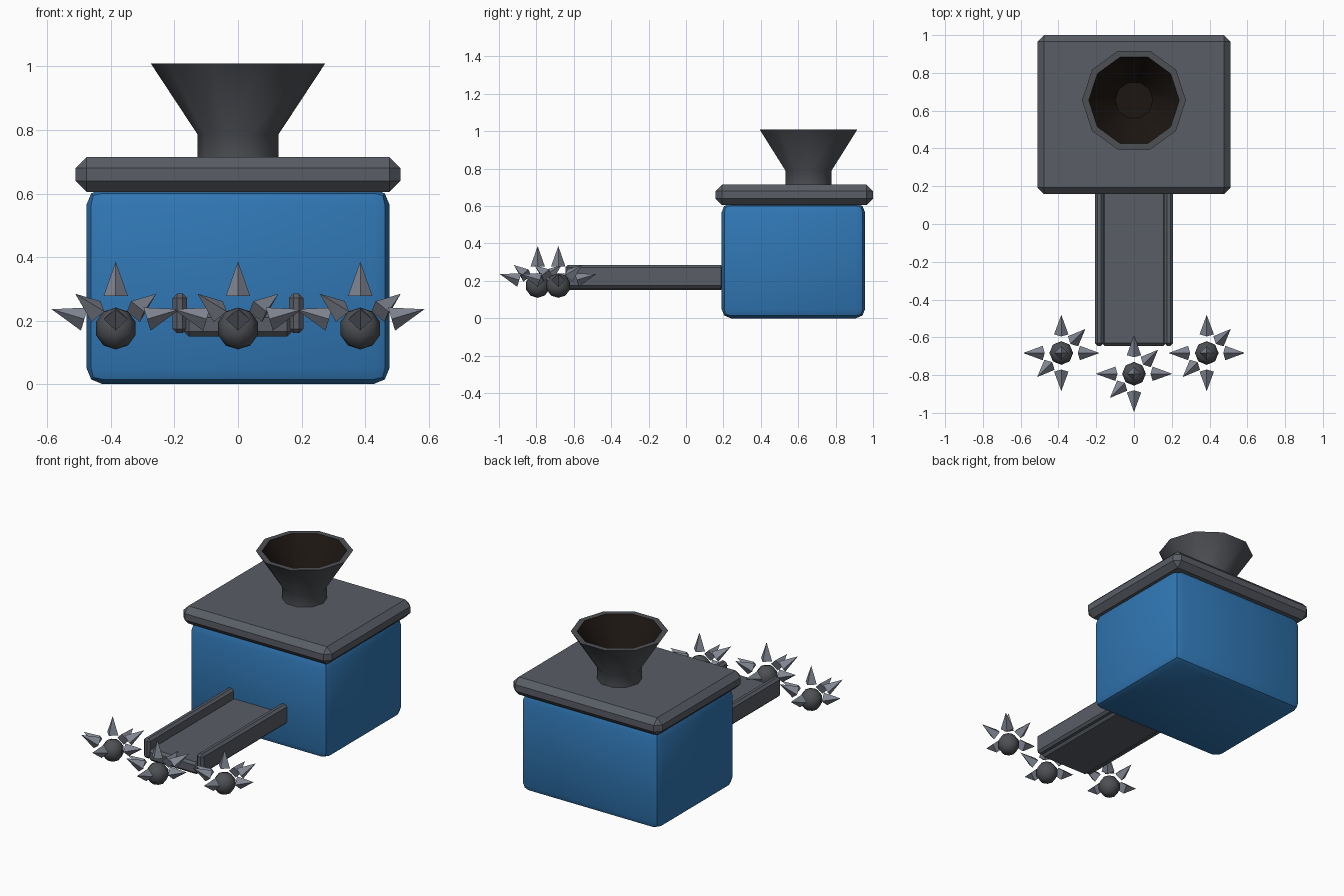
import bpy, bmesh
from math import cos, sin, pi
from mathutils import Vector

if "Cube" in bpy.data.objects:
    bpy.data.objects.remove(bpy.data.objects["Cube"])


def material(name, rgb):
    m = bpy.data.materials.new(name)
    m.diffuse_color = (*rgb, 1)
    m.use_nodes = True
    m.node_tree.nodes["Principled BSDF"].inputs["Base Color"].default_value = m.diffuse_color
    return m


def finish(name, bm, mat, angle=None):
    me = bpy.data.meshes.new(name)
    bmesh.ops.recalc_face_normals(bm, faces=bm.faces)
    bm.to_mesh(me)
    bm.free()
    ob = bpy.data.objects.new(name, me)
    bpy.context.collection.objects.link(ob)
    me.materials.append(mat)
    if angle:
        bpy.ops.object.select_all(action='DESELECT')
        ob.select_set(True)
        bpy.context.view_layer.objects.active = ob
        bpy.ops.object.shade_smooth_by_angle(angle=angle)
    return ob


def box(name, lo, hi, mat, bevel, segments=1, angle=None):
    lo, hi = Vector(lo), Vector(hi)
    bm = bmesh.new()
    bmesh.ops.create_cube(bm, size=1)
    bmesh.ops.scale(bm, vec=hi - lo, verts=bm.verts)
    bmesh.ops.translate(bm, vec=(lo + hi) / 2, verts=bm.verts)
    bmesh.ops.bevel(bm, geom=bm.edges[:], offset=bevel, segments=segments,
                    profile=0.5, affect='EDGES')
    return finish(name, bm, mat, angle)


def lathe(name, profile, center, sides, mat, angle, cap=False):
    bm = bmesh.new()
    rings = [[bm.verts.new((center[0] + r * cos(2 * pi * i / sides),
                            center[1] + r * sin(2 * pi * i / sides), z))
              for i in range(sides)] for r, z in profile]
    for a, b in zip(rings, rings[1:]):
        for i in range(sides):
            j = (i + 1) % sides
            bm.faces.new((a[i], a[j], b[j], b[i]))
    if cap:
        bm.faces.new(rings[-1])
    return finish(name, bm, mat, angle)


blue = material("blue_paint", (0.03, 0.185, 0.46))
iron = material("grey_iron", (0.10, 0.11, 0.13))
dark_iron = material("dark_iron", (0.075, 0.08, 0.09))
steel = material("spike_steel", (0.22, 0.24, 0.29))
dark = material("dark_inside", (0.012, 0.008, 0.006))

# Body and lid
box("body", (-0.477, 0.19, 0), (0.477, 0.958, 0.615), blue, 0.05, 2, 0.6)
box("lid", (-0.512, 0.158, 0.605), (0.512, 1.0, 0.715), iron, 0.035)

# Hopper: outer shell with rim, and dark inner lining
C = (0, 0.655)
lathe("hopper", [(0.128, 0.71), (0.128, 0.787), (0.275, 1.01), (0.24, 1.01)],
      C, 10, dark_iron, 0.7)
lining = lathe("hopper_lining", [(0.24, 1.01), (0.10, 0.80)], C, 10, dark, 0.7, cap=True)
if lining.data.polygons[-1].normal.z < 0:
    lining.data.flip_normals()

# Chute with side rails
box("chute_floor", (-0.17, -0.645, 0.15), (0.17, 0.2, 0.225), iron, 0.015)
for side, x in (("left", -0.183), ("right", 0.183)):
    box(side + "_chute_rail", (x - 0.023, -0.645, 0.16), (x + 0.023, 0.2, 0.285), iron, 0.014)

# Spiked balls: low-poly core ringed by loose four-sided spikes
DIRS = [(0, 0, 1), (1, 0, 0.3), (-1, 0, 0.3), (0, 1, 0.3), (0, -1, 0.3),
        (0.7, 0.7, 0.6), (-0.7, -0.7, 0.6)]
for n, (x, y) in enumerate([(-0.385, -0.683), (0, -0.793), (0.385, -0.683)], 1):
    c = Vector((x, y, 0.175))
    bm = bmesh.new()
    bmesh.ops.create_uvsphere(bm, u_segments=8, v_segments=5, radius=0.066)
    bmesh.ops.translate(bm, vec=c, verts=bm.verts)
    finish(f"ball_{n}", bm, dark_iron, 0.7)
    bm = bmesh.new()
    for d in DIRS:
        d = Vector(d).normalized()
        cone = bmesh.ops.create_cone(bm, cap_ends=True, segments=4, radius1=0.038,
                                     radius2=0, depth=0.108)["verts"]
        if d.z < 0.99:
            bmesh.ops.transform(bm, verts=cone,
                                matrix=d.to_track_quat('Z', 'Y').to_matrix().to_4x4())
        bmesh.ops.translate(bm, vec=c + d * 0.157, verts=cone)
    finish(f"spikes_{n}", bm, steel)
